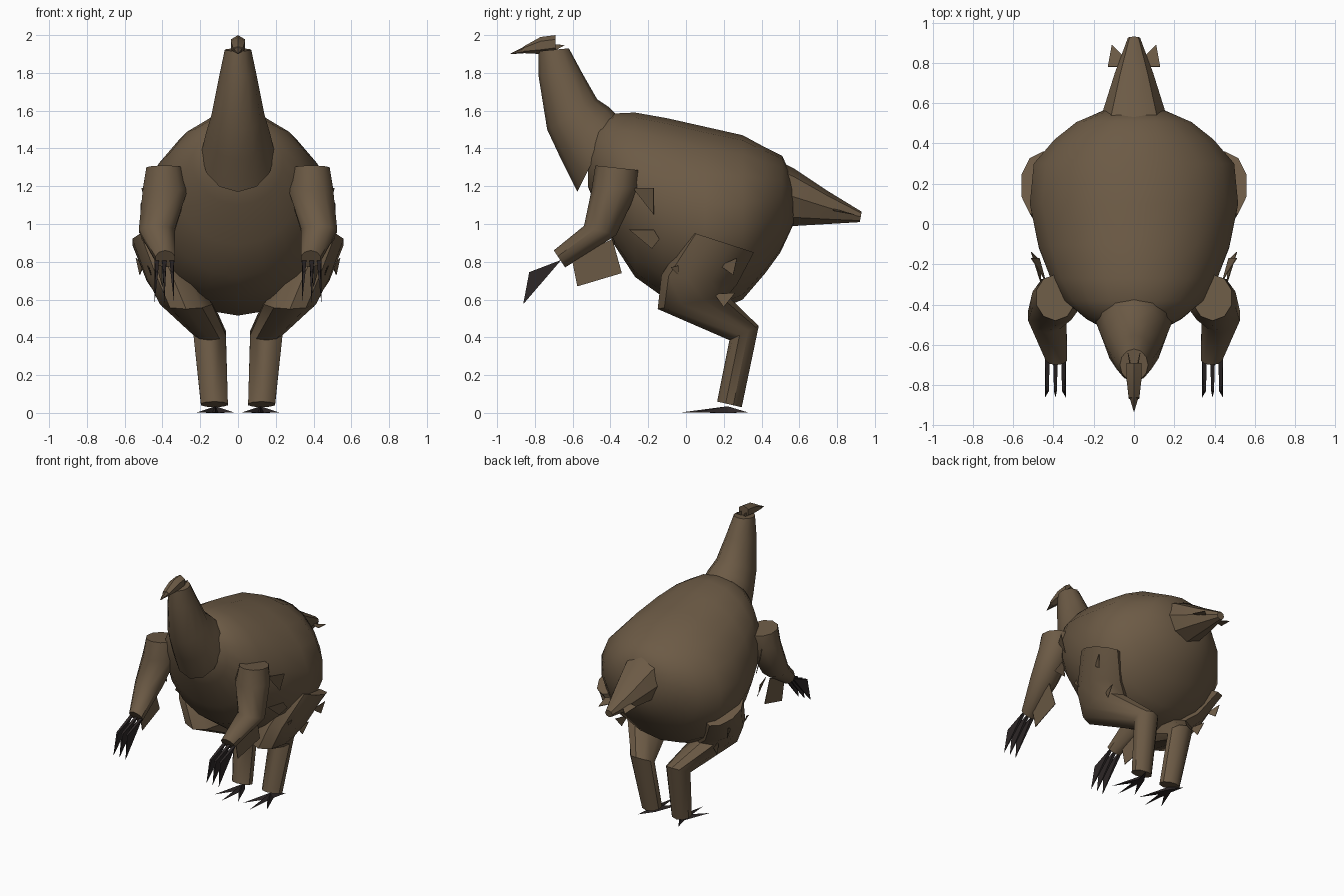
import bpy, bmesh, math
from mathutils import Vector


def material(name, color):
    m = bpy.data.materials.new(name)
    m.diffuse_color = (*color, 1)
    return m


BROWN = material("brown plumage", (0.150, 0.103, 0.060))
DARK = material("dark claw", (0.026, 0.020, 0.020))
HORN = material("beak brown", (0.105, 0.073, 0.045))


def finish(name, bm, mat, mirror=False, smooth=35):
    bmesh.ops.recalc_face_normals(bm, faces=bm.faces)
    me = bpy.data.meshes.new(name)
    bm.to_mesh(me)
    bm.free()
    me.materials.append(mat)
    ob = bpy.data.objects.new(name, me)
    bpy.context.collection.objects.link(ob)
    if mirror:
        mod = ob.modifiers.new("Mirror", 'MIRROR')
        mod.use_mirror_merge = False
    if smooth:
        bpy.ops.object.select_all(action='DESELECT')
        ob.select_set(True)
        bpy.context.view_layer.objects.active = ob
        bpy.ops.object.shade_smooth_by_angle(angle=math.radians(smooth))
    return ob


def loft(name, rings, mat=BROWN, n=10, mirror=False, smooth=40):
    """Each ring: ((y, z) one edge, (y, z) opposite edge, centre x, half width)."""
    bm = bmesh.new()
    loops = []
    for a, b, cx, hw in rings:
        a, b = Vector(a), Vector(b)
        loop = []
        for i in range(n):
            t = 2 * math.pi * i / n
            p = (a + b) / 2 + (a - b) / 2 * math.cos(t)
            loop.append(bm.verts.new((cx + hw * math.sin(t), p.x, p.y)))
        loops.append(loop)
    for p, q in zip(loops, loops[1:]):
        for i in range(n):
            j = (i + 1) % n
            bm.faces.new((p[i], p[j], q[j], q[i]))
    bm.faces.new(loops[0])
    bm.faces.new(loops[-1][::-1])
    return finish(name, bm, mat, mirror, smooth)


def plate(name, pts, mat=BROWN, thick=0.004, mirror=True):
    """Thin flat polygon."""
    bm = bmesh.new()
    bm.faces.new([bm.verts.new(p) for p in pts])
    ob = finish(name, bm, mat, mirror, 0)
    mod = ob.modifiers.new("Solidify", 'SOLIDIFY')
    mod.thickness = thick
    mod.offset = 0
    return ob


# Round body, lofted from chest to rump
loft("body", [
    ((-0.52, 1.44), (-0.52, 1.20), 0, 0.15),
    ((-0.46, 1.55), (-0.48, 1.10), 0, 0.24),
    ((-0.38, 1.585), (-0.38, 0.89), 0, 0.35),
    ((-0.27, 1.59), (-0.27, 0.72), 0, 0.42),
    ((-0.10, 1.56), (-0.13, 0.62), 0, 0.48),
    ((0.10, 1.515), (0.10, 0.515), 0, 0.525),
    ((0.30, 1.47), (0.30, 0.60), 0, 0.505),
    ((0.42, 1.405), (0.42, 0.74), 0, 0.40),
    ((0.51, 1.36), (0.50, 0.85), 0, 0.29),
    ((0.56, 1.25), (0.57, 1.00), 0, 0.15)], n=18, smooth=60)

# Neck sleeve flaring over the chest
loft("neck", [
    ((-0.575, 1.17), (-0.37, 1.58), 0, 0.195),
    ((-0.66, 1.34), (-0.41, 1.62), 0, 0.17),
    ((-0.735, 1.50), (-0.47, 1.66), 0, 0.14),
    ((-0.78, 1.78), (-0.55, 1.80), 0, 0.098),
    ((-0.78, 1.915), (-0.62, 1.93), 0, 0.07)], n=12)

# Small head, pointed beak and crest
loft("head", [
    ((-0.69, 2.00), (-0.69, 1.91), 0, 0.043),
    ((-0.77, 1.99), (-0.77, 1.90), 0, 0.043),
    ((-0.86, 1.94), (-0.87, 1.905), 0, 0.030)], n=6, smooth=30)
loft("beak", [
    ((-0.86, 1.937), (-0.86, 1.904), 0, 0.026),
    ((-0.93, 1.902), (-0.93, 1.899), 0, 0.002)], HORN, n=6, smooth=0)
plate("head_feather", [(0.02, -0.70, 1.95), (0.03, -0.64, 1.948), (0.02, -0.69, 1.92)])

# Tapered tail with side feathers
loft("tail", [
    ((0.50, 1.33), (0.52, 0.99), 0, 0.17),
    ((0.57, 1.295), (0.58, 0.99), 0, 0.15),
    ((0.75, 1.175), (0.75, 1.00), 0, 0.095),
    ((0.93, 1.065), (0.92, 1.01), 0, 0.03)], n=8)
plate("tail_feather", [(0.07, 0.78, 1.08), (0.13, 0.78, 1.07),
                       (0.11, 0.89, 1.05), (0.06, 0.84, 1.06)])

# Arms bent at the elbow
loft("arm", [
    ((-0.48, 1.31), (-0.25, 1.285), 0.39, 0.10),
    ((-0.50, 1.18), (-0.25, 1.19), 0.385, 0.125),
    ((-0.54, 0.99), (-0.37, 0.94), 0.43, 0.10),
    ((-0.70, 0.86), (-0.64, 0.77), 0.385, 0.055)], mirror=True)

# Long blade-like hand claws
for k, x in enumerate((0.35, 0.39, 0.43)):
    tip = x + (k - 1) * 0.012
    bm = bmesh.new()
    root = [bm.verts.new(p) for p in ((x - 0.012, -0.66, 0.81), (x + 0.012, -0.66, 0.81))]
    mid = [bm.verts.new((x - 0.007, -0.83, 0.745)), bm.verts.new((x + 0.007, -0.83, 0.745))]
    end = bm.verts.new((tip, -0.862, 0.575))
    bm.faces.new((root[0], root[1], mid[1], mid[0]))
    bm.faces.new((mid[0], mid[1], end))
    bm.faces.new((root[1], root[0], end))
    bm.faces.new((root[0], mid[0], end))
    bm.faces.new((root[1], end, mid[1]))
    finish(f"hand_claw_{k + 1}", bm, DARK, True, 0)

# Thigh, knee and shank
loft("leg", [
    ((0.02, 0.96), (0.36, 0.85), 0.45, 0.115),
    ((-0.13, 0.73), (0.27, 0.68), 0.35, 0.14),
    ((-0.15, 0.55), (0.22, 0.62), 0.275, 0.145),
    ((0.23, 0.385), (0.385, 0.46), 0.15, 0.09),
    ((0.165, 0.06), (0.295, 0.03), 0.125, 0.075)], mirror=True)

# Splayed foot claws, low wedges on the ground
for k, (tx, ty) in enumerate(((0.02, 0.03), (0.12, -0.03), (0.22, 0.03), (0.17, 0.33))):
    base, tip = Vector((0.12, 0.22, 0)), Vector((tx, ty, 0.002))
    d = (tip - base).normalized()
    side = Vector((-d.y, d.x, 0)) * 0.022
    bm = bmesh.new()
    corners = [base + side, base - side, base + Vector((0, 0, 0.035)), tip]
    v = [bm.verts.new(p) for p in corners]
    for f in ((0, 1, 2), (0, 3, 1), (1, 3, 2), (2, 3, 0)):
        bm.faces.new([v[i] for i in f])
    finish(f"foot_claw_{k + 1}", bm, DARK, True, 0)

# Loose feather plates on arms, flanks and thighs
plate("forearm_feather", [(0.40, -0.605, 0.82), (0.40, -0.575, 0.67),
                          (0.42, -0.34, 0.74), (0.43, -0.39, 0.92)])
plate("upper_arm_feather", [(0.44, -0.28, 1.19), (0.51, -0.17, 1.19), (0.47, -0.17, 1.05)])
plate("flank_feather", [(0.46, -0.30, 0.97), (0.50, -0.17, 0.97),
                        (0.51, -0.14, 0.92), (0.47, -0.18, 0.87)])
plate("hip_feather", [(0.50, 0.18, 0.78), (0.54, 0.27, 0.82), (0.52, 0.25, 0.73)])
plate("knee_feather", [(0.38, 0.15, 0.63), (0.41, 0.26, 0.635), (0.40, 0.20, 0.56)])
plate("thigh_feather", [(0.47, -0.08, 0.77), (0.48, -0.04, 0.78), (0.46, -0.04, 0.73)])
